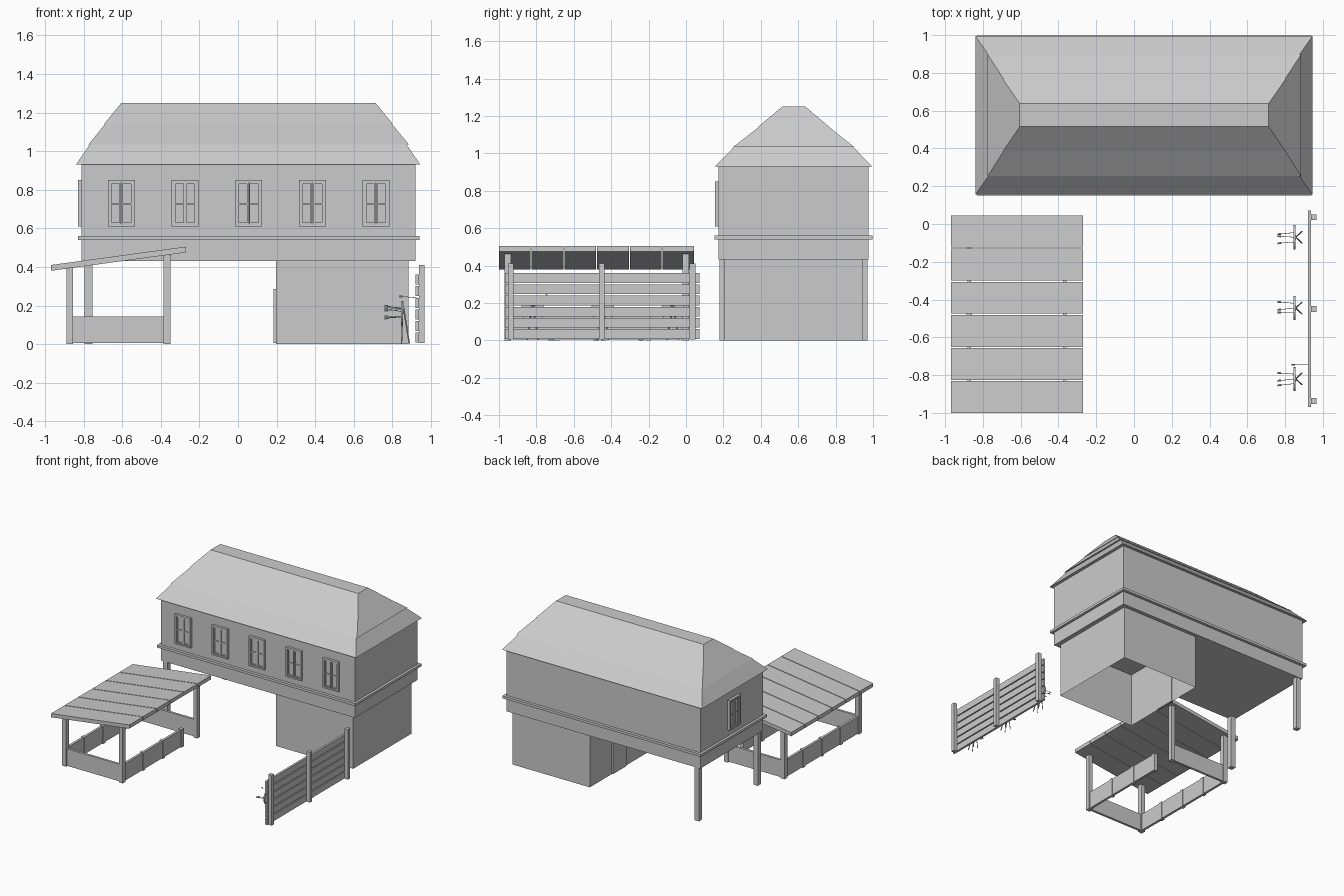
import bpy, bmesh, math, random
from mathutils import Vector

if "Cube" in bpy.data.objects:
    bpy.data.objects.remove(bpy.data.objects["Cube"])

random.seed(4)


def mesh_object(name, bm):
    bmesh.ops.recalc_face_normals(bm, faces=bm.faces)
    me = bpy.data.meshes.new(name)
    bm.to_mesh(me)
    bm.free()
    ob = bpy.data.objects.new(name, me)
    bpy.context.collection.objects.link(ob)
    return ob


def add_box(bm, x, y, z):
    """Box from (min, max) ranges; returns its vertices."""
    vs = bmesh.ops.create_cube(bm, size=1)["verts"]
    for v in vs:
        v.co = [r[0] + (c + 0.5) * (r[1] - r[0]) for c, r in zip(v.co, (x, y, z))]
    return vs


def boxes(name, *ranges):
    bm = bmesh.new()
    for r in ranges:
        add_box(bm, *r)
    return mesh_object(name, bm)


def add_rod(bm, a, b, r, sides=6):
    a, b = Vector(a), Vector(b)
    vs = bmesh.ops.create_cone(bm, cap_ends=True, segments=sides, radius1=r,
                               radius2=r, depth=(b - a).length)["verts"]
    q = (b - a).to_track_quat('Z', 'Y')
    for v in vs:
        v.co = q @ v.co + (a + b) / 2


# --- House: upper storey, trim band, supporting posts ---
boxes("upper_storey", ((-0.81, 0.92), (0.175, 0.975), (0.432, 0.935)))
boxes("trim_band", ((-0.83, 0.94), (0.152, 0.998), (0.54, 0.56)))
for label, y in (("front", 0.2), ("back", 0.95)):
    boxes(f"house_post_{label}", ((-0.795, -0.755), (y - 0.02, y + 0.02), (0, 0.435)))

# --- Ground room: four walls, open below ---
bm = bmesh.new()
add_box(bm, (0.197, 0.885), (0.205, 0.945), (0, 0.432))
bm.normal_update()
bmesh.ops.delete(bm, geom=[f for f in bm.faces if abs(f.normal.z) > 0.5], context='FACES')
mesh_object("ground_room", bm)
boxes("door", ((0.183, 0.2), (0.50, 0.67), (0.005, 0.285)))

# --- Roof: three stacked hipped tiers (x0, x1, y0, y1, z) bottom and top ---
tiers = [
    ((-0.84, 0.945, 0.155, 0.995, 0.93), (-0.765, 0.87, 0.262, 0.888, 1.04)),
    ((-0.775, 0.885, 0.253, 0.898, 1.035), (-0.685, 0.795, 0.395, 0.76, 1.145)),
    ((-0.695, 0.803, 0.383, 0.768, 1.14), (-0.605, 0.713, 0.515, 0.638, 1.25)),
]
for i, (lo, hi) in enumerate(tiers):
    bm = bmesh.new()
    for v in add_box(bm, (0, 1), (0, 1), (0, 1)):
        s = hi if v.co.z > 0.5 else lo
        v.co = (s[int(v.co.x > 0.5)], s[2 + int(v.co.y > 0.5)], s[4])
    mesh_object(f"roof_tier_{i + 1}", bm)


# --- Windows: frame, two casements with a cross bar, glass ---
def window(name, loc, angle):
    w, h, f = 0.07, 0.12, 0.012
    bm = bmesh.new()
    for s in (-1, 1):
        add_box(bm, sorted((s * w, s * (w - f))), (-0.02, 0.005), (-h, h))
        add_box(bm, (-w + f, w - f), (-0.02, 0.005), sorted((s * h, s * (h - f))))
        for a, b in ((0.001, 0.008), (0.05, 0.058)):
            add_box(bm, sorted((s * a, s * b)), (-0.013, 0.005), (-h + f, h - f))
        for z in (-h + f, -0.008, h - f - 0.008):
            add_box(bm, sorted((s * 0.008, s * 0.05)), (-0.013, 0.005), (z, z + 0.008))
    add_box(bm, (-w + f, w - f), (-0.005, 0.003), (-h + f, h - f))
    ob = mesh_object(name, bm)
    ob.location, ob.rotation_euler.z = loc, angle


for i in range(5):
    window(f"front_window_{i + 1}", (-0.605 + i * 0.33, 0.175, 0.73), 0)
window("side_window", (-0.81, 0.555, 0.73), -math.pi / 2)

# --- Shelter: sloped plank roof ---
bm = bmesh.new()
pitch = 1.05 / 6
for i in range(6):
    y = -1 + i * pitch
    for v in add_box(bm, (-0.97, -0.27), (y, y + pitch - 0.006), (0, 0.03)):
        v.co.z += 0.38 + (v.co.x + 0.97) * 0.095 / 0.7
mesh_object("shelter_roof_planks", bm)

# --- Shelter: corner posts, low walls, stub posts ---
for xs, top in (((-0.89, -0.855), 0.398), ((-0.385, -0.35), 0.462)):
    for label, ys in (("front", (-0.97, -0.935)), ("back", (-0.02, 0.015))):
        side = "left" if xs[0] < -0.5 else "right"
        boxes(f"shelter_post_{label}_{side}", (xs, ys, (0, top)))
Z = (0.005, 0.142)
boxes("shelter_wall_front", ((-0.86, -0.38), (-0.962, -0.943), Z))
boxes("shelter_wall_back", ((-0.86, -0.38), (-0.012, 0.007), Z))
boxes("shelter_wall_left", ((-0.882, -0.863), (-0.94, -0.015), Z))
boxes("shelter_wall_right", ((-0.377, -0.358), (-0.94, -0.2), Z))
boxes("shelter_stub_posts",
      *[((-0.887, -0.858), (y - 0.014, y + 0.014), (0, 0.145)) for y in (-0.72, -0.48, -0.24)],
      *[((-0.382, -0.353), (y - 0.014, y + 0.014), (0, 0.145)) for y in (-0.69, -0.44, -0.2)])

# --- Fence: boards and posts ---
boxes("fence_boards", *[((0.921, 0.938), (-0.968, 0.072), (0.008 + i * 0.06, 0.06 + i * 0.06))
                        for i in range(6)])
boxes("fence_posts", *[((0.937, 0.967), (y - 0.015, y + 0.015), (0.005, 0.41))
                       for y in (-0.937, -0.45, 0.035)])


# --- Archery targets: disc, easel legs, arrows ---
def add_arrow(bm, tip, tail):
    add_rod(bm, tip, tail, 0.0016, 5)
    tip, tail = Vector(tip), Vector(tail)
    mid = tail.lerp(tip, 0.2)
    for d in (Vector((0, 0.005, 0)), Vector((0, 0, 0.005))):
        bm.faces.new([bm.verts.new(p) for p in (tail - d, tail + d, mid + d, mid - d)])


for i, y in enumerate((-0.82, -0.445, -0.07)):
    bm = bmesh.new()
    add_rod(bm, (0.845, y, 0.16), (0.855, y, 0.16), 0.064, 16)
    mesh_object(f"target_disc_{i + 1}", bm)
    bm = bmesh.new()
    for s in (-1, 1):
        add_rod(bm, (0.856, y, 0.2), (0.888, y + s * 0.03, 0.003), 0.004)
        add_rod(bm, (0.856, y + s * 0.005, 0.22), (0.848, y + s * 0.03, 0.003), 0.003)
    mesh_object(f"target_easel_{i + 1}", bm)
    bm = bmesh.new()
    for k in range(3):
        ty, tz = y + (k - 1) * 0.025, 0.16 + random.uniform(-0.03, 0.03)
        add_arrow(bm, (0.85, ty, tz),
                  (0.76, ty + random.uniform(-0.012, 0.012), tz + random.uniform(-0.015, 0.02)))
    mesh_object(f"arrows_{i + 1}", bm)
bm = bmesh.new()
add_arrow(bm, (0.925, -0.745, 0.24), (0.835, -0.745, 0.248))
mesh_object("missed_arrow", bm)
